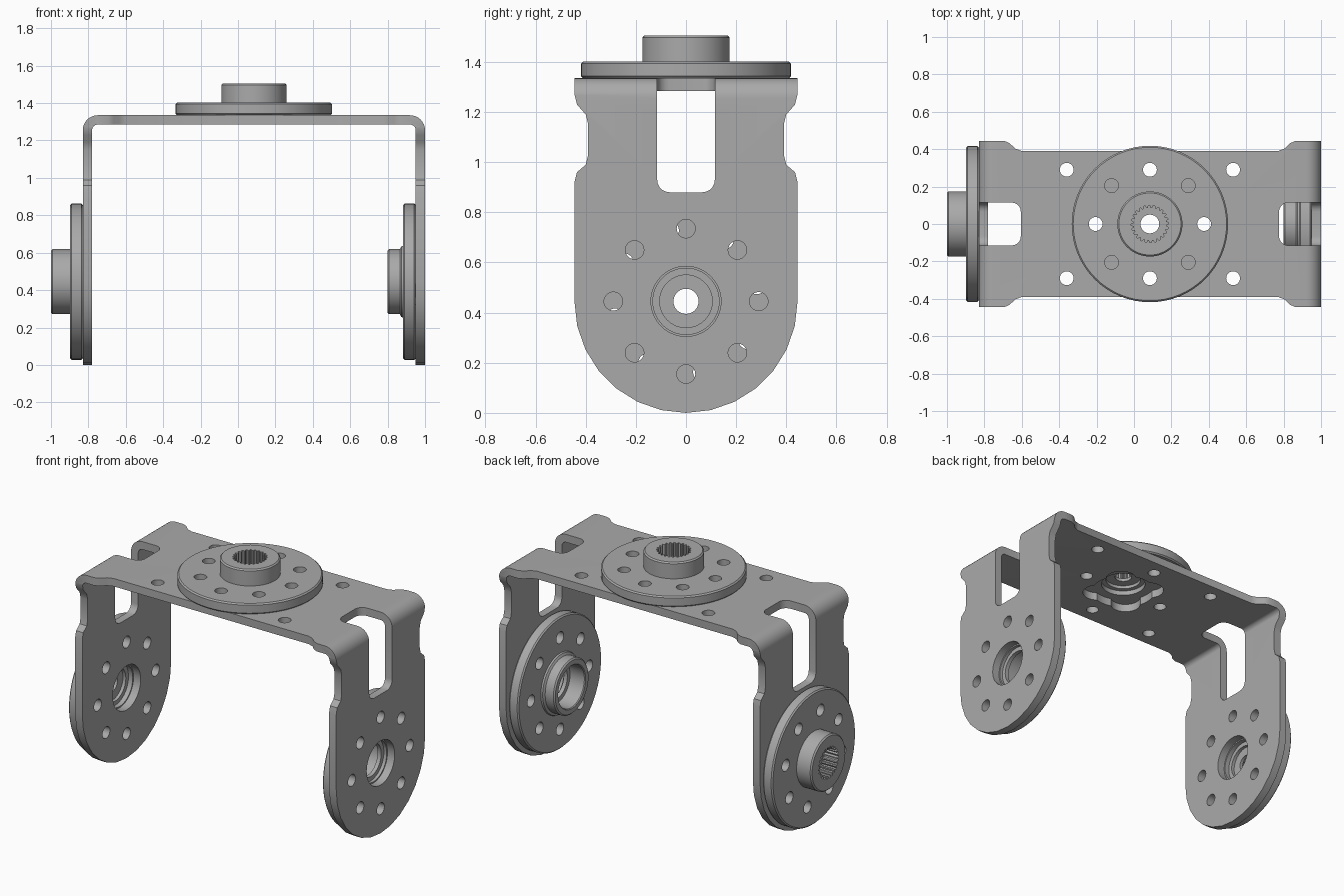
import bpy, bmesh, math
from mathutils import Matrix, Vector

cube = bpy.data.objects.get("Cube")
if cube:
    bpy.data.objects.remove(cube, do_unlink=True)

metal = bpy.data.materials.new("grey_metal")
metal.use_nodes = True
GREY = (0.4, 0.4, 0.4, 1)
metal.diffuse_color = GREY
metal.node_tree.nodes["Principled BSDF"].inputs["Base Color"].default_value = GREY

MID = 0.085            # bracket centre in x
LEFT, RIGHT = -0.83, 1.0
TOP, THICK = 1.335, 0.05
AXLE = 0.445           # axle height
RING, HOLE = 0.29, 0.037
TAU = math.tau


def make(name, bm):
    bmesh.ops.recalc_face_normals(bm, faces=bm.faces)
    mesh = bpy.data.meshes.new(name)
    bm.to_mesh(mesh)
    bm.free()
    ob = bpy.data.objects.new(name, mesh)
    bpy.context.collection.objects.link(ob)
    mesh.materials.append(metal)
    return ob


def prism(name, pts, axis, lo, hi):
    """Extrude a 2D outline along an axis from lo to hi."""
    place = {"x": lambda a, b, h: (h, a, b),
             "y": lambda a, b, h: (a, h, b),
             "z": lambda a, b, h: (a, b, h)}[axis]
    bm = bmesh.new()
    face = bm.faces.new([bm.verts.new(place(a, b, lo)) for a, b in pts])
    out = bmesh.ops.extrude_face_region(bm, geom=[face])
    verts = [g for g in out["geom"] if isinstance(g, bmesh.types.BMVert)]
    bmesh.ops.translate(bm, verts=verts, vec=Vector(place(0, 0, hi - lo)))
    return make(name, bm)


def arc(cx, cy, r, start, end, n):
    """Points on an arc, angles in degrees."""
    angles = [math.radians(start + (end - start) * i / n) for i in range(n + 1)]
    return [(cx + r * math.cos(a), cy + r * math.sin(a)) for a in angles]


def circle(cx, cy, r, n=28):
    return arc(cx, cy, r, 0, 360, n)[:-1]


def rounded(x0, x1, y0, y1, r):
    pts = []
    for i, (x, y) in enumerate([(x1 - r, y1 - r), (x0 + r, y1 - r),
                                (x0 + r, y0 + r), (x1 - r, y0 + r)]):
        pts += arc(x, y, r, 90 * i, 90 * i + 90, 5)
    return pts


def boolean(ob, cutters, operation="DIFFERENCE"):
    bpy.context.view_layer.objects.active = ob
    for cutter in cutters:
        mod = ob.modifiers.new("cut", "BOOLEAN")
        mod.operation, mod.solver, mod.object = operation, "EXACT", cutter
        bpy.ops.object.modifier_apply(modifier=mod.name)
        bpy.data.objects.remove(cutter, do_unlink=True)


def smooth(ob):
    bpy.ops.object.select_all(action="DESELECT")
    ob.select_set(True)
    bpy.context.view_layer.objects.active = ob
    bpy.ops.object.shade_smooth_by_angle(angle=math.radians(30))


def ring_points(count, r, start=0.0):
    return [(r * math.cos(start + TAU * i / count),
             r * math.sin(start + TAU * i / count)) for i in range(count)]


# Bent sheet: U section, trimmed to the leg outline
R_OUT, R_IN = 0.08, 0.03
ox0, ox1, oz = LEFT + R_OUT, RIGHT - R_OUT, TOP - R_OUT
section = ([(RIGHT, -0.1)] + arc(ox1, oz, R_OUT, 0, 90, 8)
           + arc(ox0, oz, R_OUT, 90, 180, 8)
           + [(LEFT, -0.1), (LEFT + THICK, -0.1)]
           + arc(ox0, oz, R_IN, 180, 90, 8) + arc(ox1, oz, R_IN, 90, 0, 8)
           + [(RIGHT - THICK, -0.1)])
bracket = prism("bracket", section, "y", -0.5, 0.5)

WIDE, NECK = 0.445, 0.39
half = [(WIDE, 0.92), (0.435, 0.96), (0.4, 0.99), (NECK, 1.03),
        (NECK, 1.15), (0.4, 1.19), (0.435, 1.23), (WIDE, 1.27), (WIDE, 1.5)]
outline = (arc(0, AXLE, WIDE, 180, 360, 14) + half
           + [(-y, z) for y, z in reversed(half)])
boolean(bracket, [prism("leg_outline", outline, "x", -1.2, 1.2)], "INTERSECT")

# Narrower waist of the top plate
cutters = []
for s in (-1, 1):
    side = [(0.79, 0.46), (0.78, WIDE), (0.75, 0.432), (0.72, 0.403), (0.685, NECK)]
    waist = ([(MID + x, s * y) for x, y in side]
             + [(MID - x, s * y) for x, y in reversed(side)])
    cutters.append(prism("waist", waist, "z", 1.1, 1.5))

# Slots that wrap over both bends
for s in (-1, 1):
    a, b = sorted((MID + s * 0.69, MID + s * 1.1))
    cutters.append(prism("top_slot", rounded(a, b, -0.115, 0.115, 0.05), "z", 1.2, 1.5))
    a, b = sorted((MID + s * 0.84, MID + s * 1.1))
    cutters.append(prism("leg_slot", rounded(-0.115, 0.115, 0.88, 1.6, 0.05), "x", a, b))

# Axle and screw holes through both legs
cutters.append(prism("axle_hole", circle(0, AXLE, 0.14, 40), "x", -1.2, 1.2))
for y, z in ring_points(8, RING):
    cutters.append(prism("leg_hole", circle(y, AXLE + z, HOLE), "x", -1.2, 1.2))

# Screw holes and lobed opening in the top plate
spots = ring_points(4, RING) + [(x, y) for x in (-0.445, 0.445) for y in (-RING, RING)]
for x, y in spots:
    cutters.append(prism("top_hole", circle(MID + x, y, HOLE), "z", 1.1, 1.5))
cutters.append(prism("opening", circle(MID, 0, 0.19, 40), "z", 1.1, 1.5))
for x, y in ring_points(4, 0.155, TAU / 8):
    cutters.append(prism("lobe", circle(MID + x, y, 0.09), "z", 1.1, 1.5))
boolean(bracket, cutters)
smooth(bracket)


def lathe(name, profile, steps=64):
    """Spin a closed (radius, height) profile about z."""
    bm = bmesh.new()
    verts = [bm.verts.new((r, 0, h)) for r, h in profile]
    edges = [bm.edges.new((verts[i - 1], verts[i])) for i in range(len(verts))]
    bmesh.ops.spin(bm, geom=verts + edges, cent=(0, 0, 0), axis=(0, 0, 1),
                   angle=TAU, steps=steps)
    bmesh.ops.remove_doubles(bm, verts=bm.verts, dist=0.0005)
    return make(name, bm)


def wheel(name, profile, matrix, splined):
    ob = lathe(name, profile)
    cuts = [prism("wheel_hole", circle(x, y, HOLE), "z", -0.1, 0.2)
            for x, y in ring_points(8, RING)]
    if splined:
        teeth = []
        for i in range(24):
            for k, r in ((0, 0.1), (0.3, 0.1), (0.5, 0.087), (0.8, 0.087)):
                a = TAU * (i + k) / 24
                teeth.append((r * math.cos(a), r * math.sin(a)))
        cuts.append(prism("spline", teeth, "z", 0.07, 0.3))
    boolean(ob, cuts)
    ob.data.transform(matrix)
    smooth(ob)


# Splined drive wheels: one on the top plate, one outside a leg
DISC, HUB, C = 0.418, 0.174, 0.008
flange = [(DISC - C, 0), (DISC, C), (DISC, 0.067 - C), (DISC - C, 0.067)]
drive = flange + [(HUB, 0.067), (HUB, 0.17 - C), (HUB - C, 0.17), (0.05, 0.17),
                  (0.05, 0.05), (0.105, 0.05), (0.105, 0.03), (0.132, 0.03), (0.132, 0)]
SIDEWAYS = Matrix.Rotation(-math.pi / 2, 4, "Y")
wheel("top_drive_wheel", drive, Matrix.Translation((MID, 0, TOP)), True)
wheel("side_drive_wheel", drive, Matrix.Translation((LEFT, 0, AXLE)) @ SIDEWAYS
      @ Matrix.Rotation(math.radians(-13), 4, "Z"), True)

# Plain idler wheel inside the other leg
idler = flange + [(0.192, 0.067), (0.188, 0.077), (HUB, 0.085), (HUB, 0.15 - C),
                  (HUB - C, 0.15), (0.137, 0.15), (0.132, 0.145), (0.132, 0.045),
                  (0.105, 0.045), (0.105, 0.02), (0.132, 0.02), (0.132, 0)]
wheel("idler_wheel", idler, Matrix.Translation((RIGHT - THICK, 0, AXLE)) @ SIDEWAYS, False)
